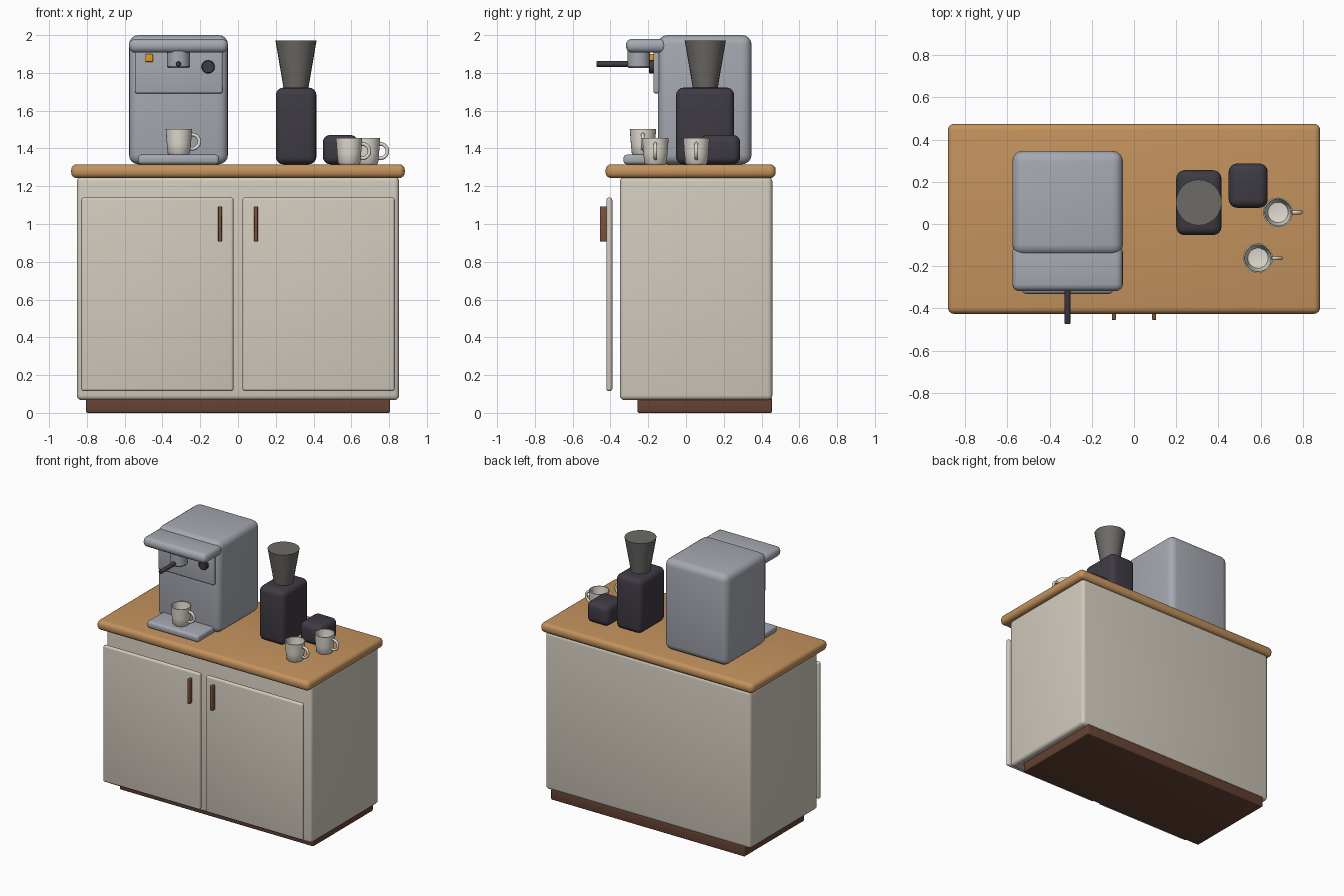
import bpy, bmesh, math
from mathutils import Matrix

if "Cube" in bpy.data.objects:
    bpy.data.objects.remove(bpy.data.objects["Cube"])


def material(name, rgb):
    m = bpy.data.materials.new(name)
    m.diffuse_color = (*rgb, 1)
    m.use_nodes = True
    m.node_tree.nodes["Principled BSDF"].inputs["Base Color"].default_value = m.diffuse_color
    return m


CREAM = material("cream_paint", (0.64, 0.59, 0.51))
WOOD = material("oak_top", (0.55, 0.29, 0.11))
BROWN = material("dark_wood", (0.13, 0.055, 0.034))
PULL = material("handle_wood", (0.20, 0.085, 0.045))
STEEL = material("steel", (0.38, 0.395, 0.44))
DARK = material("dark_plastic", (0.05, 0.043, 0.058))
SMOKE = material("smoked_plastic", (0.155, 0.145, 0.135))
CHINA = material("china", (0.76, 0.72, 0.64))
AMBER = material("amber", (0.80, 0.32, 0.015))


def finish(bm, name, mat, smooth_angle=40):
    bmesh.ops.recalc_face_normals(bm, faces=bm.faces)
    me = bpy.data.meshes.new(name)
    bm.to_mesh(me)
    bm.free()
    me.materials.append(mat)
    ob = bpy.data.objects.new(name, me)
    bpy.context.collection.objects.link(ob)
    bpy.ops.object.select_all(action='DESELECT')
    ob.select_set(True)
    bpy.context.view_layer.objects.active = ob
    bpy.ops.object.shade_smooth_by_angle(angle=math.radians(smooth_angle))
    return ob


def box(name, x, y, z, mat, bevel):
    """Rounded box from (min, max) pairs."""
    bm = bmesh.new()
    bmesh.ops.create_cube(bm, size=1)
    for v in bm.verts:
        v.co = [(r[0] + r[1]) / 2 + c * (r[1] - r[0])
                for r, c in zip((x, y, z), v.co)]
    bmesh.ops.bevel(bm, geom=bm.edges[:], offset=bevel, segments=4,
                    profile=0.5, affect='EDGES', clamp_overlap=True)
    return finish(bm, name, mat)


def lathe(bm, profile, centre, sides, along_y=False):
    """Spin (radius, height) points about the z axis, or about -y."""
    rings = []
    for r, h in profile:
        n = 1 if r == 0 else sides
        ring = []
        for i in range(n):
            a = 2 * math.pi * i / sides
            p = (r * math.cos(a), r * math.sin(a), h)
            if along_y:
                p = (p[0], -p[2], p[1])
            ring.append(bm.verts.new([c + q for c, q in zip(centre, p)]))
        rings.append(ring)
    for a, b in zip(rings, rings[1:]):
        for i in range(sides):
            j = (i + 1) % sides
            quad = [a[i % len(a)], a[j % len(a)], b[j % len(b)], b[i % len(b)]]
            bm.faces.new(list(dict.fromkeys(quad)))


def turned(name, profile, centre, mat, sides=32, along_y=False):
    bm = bmesh.new()
    lathe(bm, profile, centre, sides, along_y)
    return finish(bm, name, mat)


def cup(name, x, y, z):
    bm = bmesh.new()
    lathe(bm, [(0, 0), (0.052, 0), (0.059, 0.008), (0.064, 0.06), (0.070, 0.138),
               (0.064, 0.138), (0.058, 0.06), (0.048, 0.02), (0, 0.012)],
          (x, y, z), 28)
    finish(bm, name, CHINA)
    # ring handle, standing in the xz plane and partly sunk in the wall
    major, minor, nu, nv = 0.038, 0.0095, 28, 10
    bm = bmesh.new()
    ring = []
    for i in range(nu):
        a = 2 * math.pi * i / nu
        for j in range(nv):
            b = 2 * math.pi * j / nv
            r = major + minor * math.cos(b)
            ring.append(bm.verts.new((x + 0.070 + r * math.cos(a),
                                      y + minor * math.sin(b),
                                      z + 0.070 + r * math.sin(a))))
    # keep only the part outside the cup cavity
    for i in range(nu):
        a = 2 * math.pi * (i + 0.5) / nu
        if math.cos(a) < -0.25:
            continue
        k = (i + 1) % nu
        for j in range(nv):
            m = (j + 1) % nv
            bm.faces.new((ring[i * nv + j], ring[k * nv + j],
                          ring[k * nv + m], ring[i * nv + m]))
    bmesh.ops.delete(bm, geom=[v for v in bm.verts if not v.link_faces],
                     context='VERTS')
    finish(bm, name + "_handle", CHINA)


# cabinet
box("plinth", (-0.805, 0.805), (-0.256, 0.455), (0, 0.08), BROWN, 0.008)
box("cabinet_body", (-0.853, 0.853), (-0.35, 0.457), (0.068, 1.25), CREAM, 0.025)
box("counter_top", (-0.883, 0.883), (-0.426, 0.475), (1.243, 1.316), WOOD, 0.03)
for side, s in (("left", -1), ("right", 1)):
    xs = sorted((s * 0.024, s * 0.83))
    box(side + "_door", xs, (-0.422, -0.39), (0.115, 1.14), CREAM, 0.014)
    xs = sorted((s * 0.085, s * 0.105))
    box(side + "_door_handle", xs, (-0.456, -0.415), (0.907, 1.093), PULL, 0.006)

# espresso machine
box("machine_body", (-0.577, -0.053), (-0.148, 0.347), (1.316, 2.0), STEEL, 0.05)
box("machine_visor", (-0.577, -0.053), (-0.318, -0.1), (1.907, 1.98), STEEL, 0.033)
box("control_panel", (-0.546, -0.082), (-0.173, -0.14), (1.692, 1.925), STEEL, 0.01)
box("drip_tray", (-0.53, -0.1), (-0.331, -0.1), (1.316, 1.367), STEEL, 0.018)
turned("brew_group", [(0, 0), (0.053, 0), (0.06, 0.008), (0.06, 0.09), (0, 0.09)],
       (-0.315, -0.25, 1.825), STEEL)
turned("filter_handle", [(0, 0), (0.015, 0), (0.015, 0.215), (0.011, 0.22), (0, 0.22)],
       (-0.315, -0.255, 1.847), DARK, 16, True)
turned("steam_knob", [(0, 0), (0.035, 0), (0.035, 0.027), (0.031, 0.031), (0, 0.031)],
       (-0.158, -0.165, 1.832), DARK, 24, True)
box("indicator_light", (-0.491, -0.45), (-0.193, -0.165), (1.858, 1.9), AMBER, 0.005)

# grinder with hopper, and small canister beside it
box("grinder_body", (0.2, 0.415), (-0.053, 0.255), (1.316, 1.722), DARK, 0.04)
turned("bean_hopper", [(0, 0), (0.065, 0), (0.109, 0.257), (0, 0.257)],
       (0.307, 0.102, 1.715), SMOKE, 24)
box("storage_box", (0.449, 0.634), (0.077, 0.287), (1.316, 1.472), DARK, 0.04)

# cups
cup("tray_cup", -0.313, -0.228, 1.366)
cup("front_cup", 0.588, -0.162, 1.316)
cup("rear_cup", 0.683, 0.055, 1.316)
